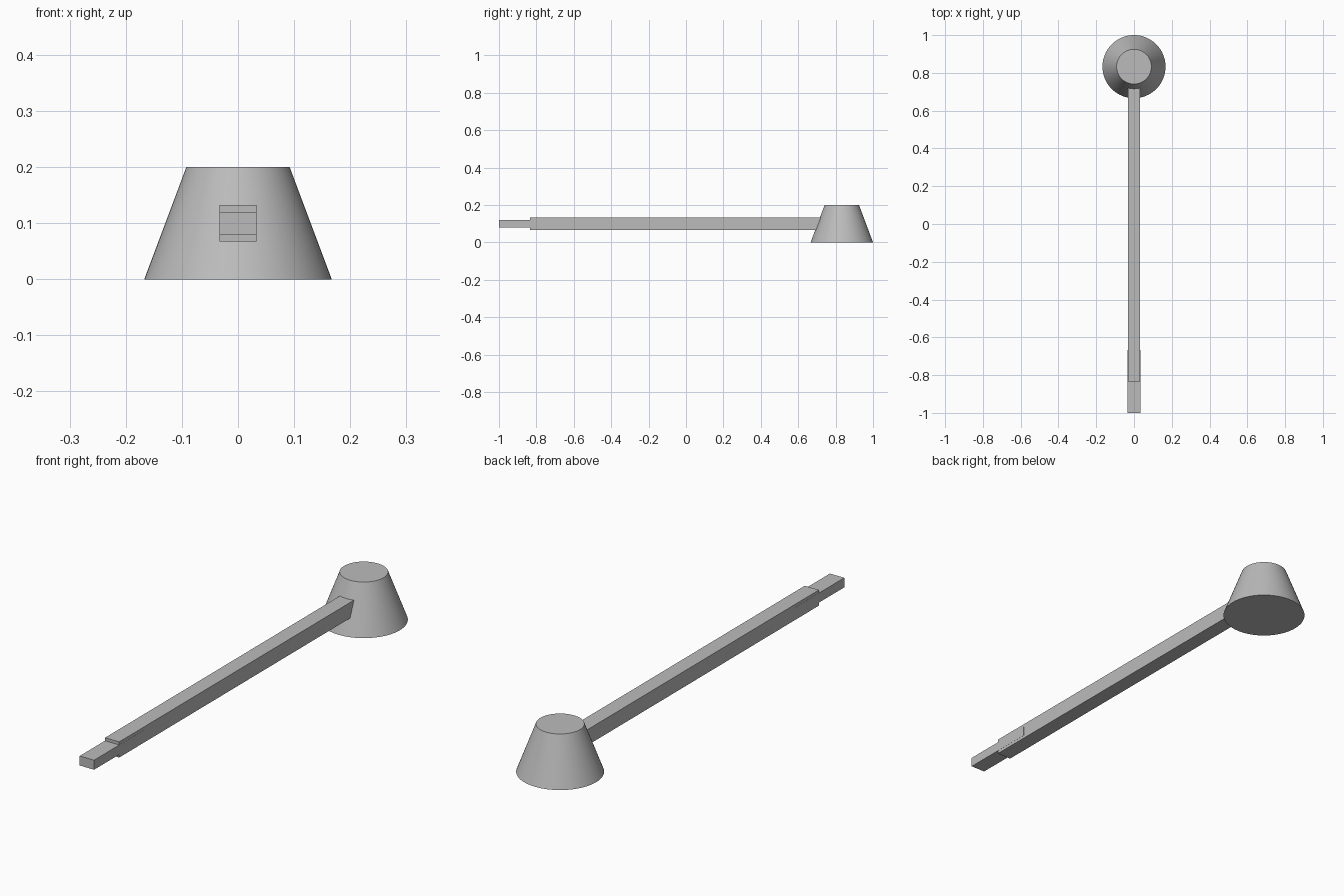
import bpy
import math

default_cube = bpy.data.objects.get("Cube")
if default_cube:
    bpy.data.objects.remove(default_cube, do_unlink=True)

# One plain grey for every part
grey = bpy.data.materials.new("plain_grey")
grey.use_nodes = True
colour = (0.5, 0.5, 0.5, 1)
grey.diffuse_color = colour
grey.node_tree.nodes["Principled BSDF"].inputs["Base Color"].default_value = colour

MID_HEIGHT = 0.1
HEAD_Y = 0.833


def bar(name, half_width, half_height, y_start, y_end):
    """Square-edged bar lying along y at mid height."""
    bpy.ops.mesh.primitive_cube_add(
        size=2, location=(0, (y_start + y_end) / 2, MID_HEIGHT))
    obj = bpy.context.object
    obj.name = name
    obj.scale = (half_width, (y_end - y_start) / 2, half_height)
    bpy.ops.object.transform_apply(location=False, rotation=False, scale=True)
    obj.data.materials.append(grey)
    return obj


# Tapered round head
bpy.ops.mesh.primitive_cone_add(
    vertices=64, radius1=0.167, radius2=0.092, depth=0.2,
    location=(0, HEAD_Y, MID_HEIGHT))
head = bpy.context.object
head.name = "head"
head.data.materials.append(grey)
bpy.ops.object.shade_smooth_by_angle(angle=math.radians(30))

# Long shaft running into the head, and the flat tang at its front end
bar("shaft", 0.0328, 0.0328, -0.833, HEAD_Y)
bar("tang", 0.0333, 0.02, -1.0, -0.667)
